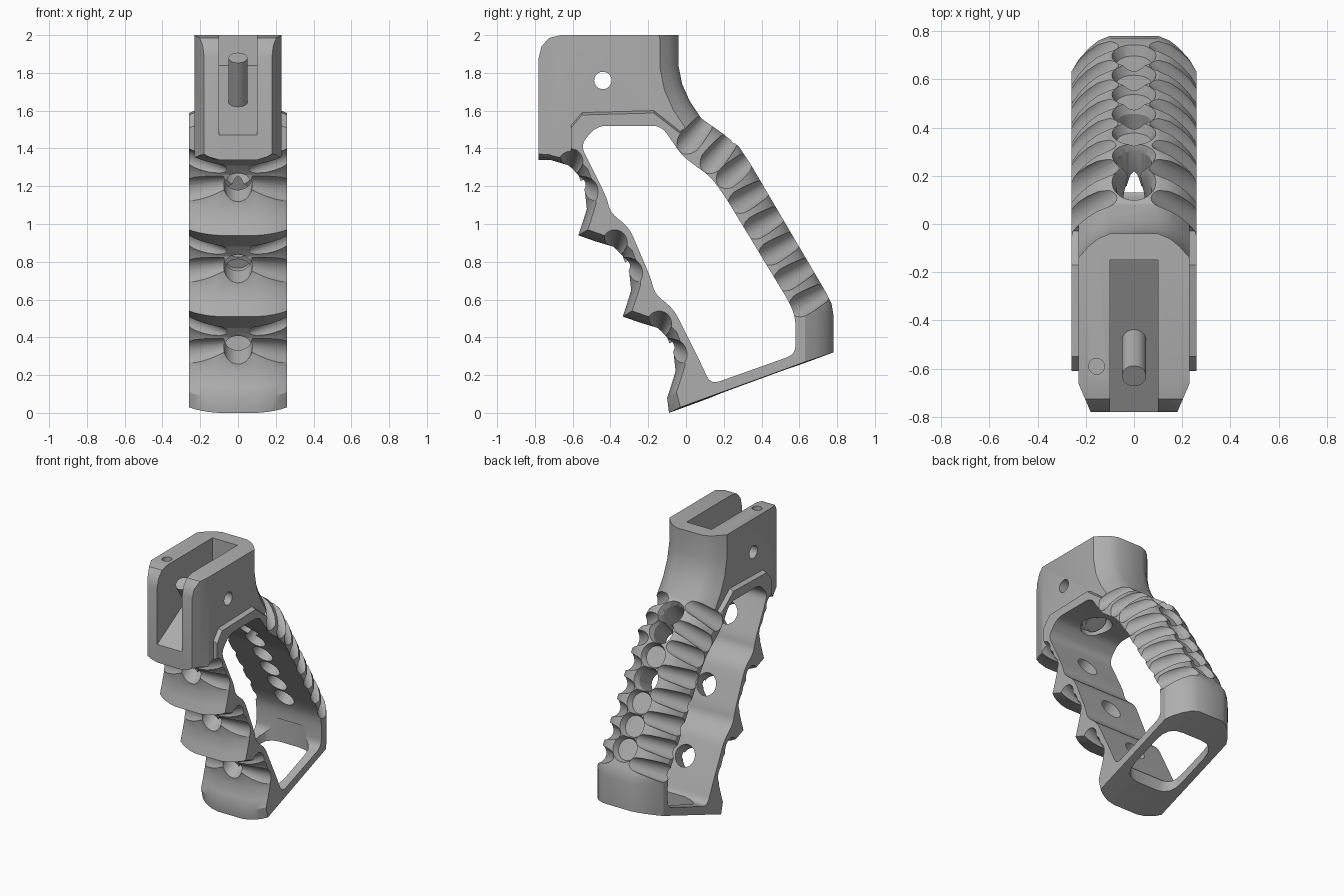
import bpy, bmesh, math
from mathutils import Vector

if "Cube" in bpy.data.objects:
    bpy.data.objects.remove(bpy.data.objects["Cube"])

metal = bpy.data.materials.new("satin_grey")
metal.use_nodes = True
GREY = (0.42, 0.42, 0.42, 1)
metal.diffuse_color = GREY
metal.node_tree.nodes["Principled BSDF"].inputs["Base Color"].default_value = GREY


def make_object(name, bm):
    bmesh.ops.recalc_face_normals(bm, faces=bm.faces)
    mesh = bpy.data.meshes.new(name)
    bm.to_mesh(mesh)
    bm.free()
    mesh.materials.append(metal)
    obj = bpy.data.objects.new(name, mesh)
    bpy.context.collection.objects.link(obj)
    return obj


def loft(name, sections):
    """Skin a row of closed sections and cap both ends."""
    bm = bmesh.new()
    rings = [[bm.verts.new(p) for p in s] for s in sections]
    n = len(rings[0])
    for a, b in zip(rings, rings[1:]):
        for i in range(n):
            j = (i + 1) % n
            bm.faces.new((a[i], a[j], b[j], b[i]))
    bm.faces.new(rings[0])
    bm.faces.new(rings[-1])
    return make_object(name, bm)


def side_prism(name, points, x0, x1):
    return loft(name, [[(x, y, z) for y, z in points] for x in (x0, x1)])


def upright_prism(name, points, z0, z1):
    return loft(name, [[(x, y, z) for x, y in points] for z in (z0, z1)])


def rod(name, start, end, r0, r1=None, sides=32):
    start, end = Vector(start), Vector(end)
    axis = end - start
    bm = bmesh.new()
    bmesh.ops.create_cone(bm, cap_ends=True, segments=sides, radius1=r0,
                          radius2=r0 if r1 is None else r1, depth=axis.length)
    turn = axis.to_track_quat("Z", "Y").to_matrix().to_4x4()
    bm.transform(turn)
    bmesh.ops.translate(bm, verts=bm.verts, vec=(start + end) / 2)
    return make_object(name, bm)


def rounded(points, radius, steps=5):
    """Replace every corner by a short curve."""
    out = []
    for i, p in enumerate(points):
        p = Vector(p)
        before, after = Vector(points[i - 1]) - p, Vector(points[(i + 1) % len(points)]) - p
        a = p + before.normalized() * min(radius, before.length * 0.45)
        b = p + after.normalized() * min(radius, after.length * 0.45)
        for k in range(steps):
            t = k / (steps - 1)
            out.append(tuple(a * (1 - t) ** 2 + p * 2 * t * (1 - t) + b * t * t))
    return out


def cut(target, cutter):
    mod = target.modifiers.new("cut", "BOOLEAN")
    mod.operation = "DIFFERENCE"
    mod.solver = "EXACT"
    mod.object = cutter
    bpy.context.view_layer.objects.active = target
    bpy.ops.object.modifier_apply(modifier=mod.name)
    bpy.data.objects.remove(cutter)


# Outline of the grip: neck and back strap, then finger ledges going up
back = [(-.04, 2), (-.04, 1.84), (-.02, 1.74), (.02, 1.65), (.08, 1.56), (.2, 1.475),
        (.28, 1.41), (.34, 1.32), (.74, .64), (.77, .58), (.78, .52), (.78, .32)]
groove = [(0, 0), (.02, .06), (.045, .14), (.035, .23), (0, .32), (-.05, .37), (-.15, .4)]
PITCH = Vector((.235, -.43))
TIP = Vector((-.57, .94))

centre, side = [], []
for i, p in enumerate(back):
    along = Vector(back[min(i + 1, len(back) - 1)]) - Vector(back[max(i - 1, 0)])
    inward = Vector((along.y, -along.x)).normalized() * .15
    centre.append(Vector(p))
    side.append(Vector(p) + inward)
side[-1].y -= .05
centre.append(Vector((-.09, 0)))
side.append(Vector((-.03, .03)))
for k in (2, 1, 0):
    for p in groove:
        q = TIP + PITCH * k + Vector(p)
        centre.append(q)
        side.append(q + Vector((.05, .03)))
top_front = [(-.78, 1.34), (-.78, 1.88), (-.765, 1.94), (-.725, 1.985), (-.66, 2)]
centre += [Vector(p) for p in top_front]
side += [Vector(p) for p in top_front]
side[-len(top_front)].y += .1

half = [(.1, 0), (.15, .14), (.19, .36), (.23, .66), (.26, 1)]
levels = [(-x, f) for x, f in reversed(half)] + half
grip = loft("grip_frame", [[(x, *a.lerp(b, f)) for a, b in zip(centre, side)]
                           for x, f in levels])

# Open window through the grip, wavy along the finger side
wave = [(-.42, 1.14), (-.4, 1.06), (-.3, .98)]
window = [(-.47, 1.52), (-.13, 1.52), (-.02, 1.36), (.13, 1.25), (.21, 1.14), (.55, .58),
          (.58, .5), (.58, .31), (.13, .15), (.08, .26)]
for k in (1, 0):
    window += [tuple(Vector(p) + PITCH * k) for p in reversed(wave)]
window += [(-.56, 1.42)]
cut(grip, side_prism("window_cutter", rounded(window, .05), -.5, .5))

# Open floor
floor = [(-.2, .13), (.2, .13), (.2, .59), (-.2, .59)]
cut(grip, upright_prism("floor_cutter", rounded(floor, .12), -.2, .42))

# Narrower upper block with a bevelled step around the window rim
step = [(-1, 1.3), (-.61, 1.33), (-.61, 1.52), (-.55, 1.59), (-.17, 1.6), (-.03, 1.49),
        (.12, 1.62), (.12, 2.2), (-1, 2.2)]
lower = [(y + .02 if i == 1 else y, z - .025 if 0 < i < 6 else z)
         for i, (y, z) in enumerate(step)]
for s in (-1, 1):
    cut(grip, loft("step_cutter", [[(s * .23, y, z) for y, z in step],
                                   [(s * .29, y, z) for y, z in lower]]))
    nose = [(s * .175, -.79), (s * .235, -.65), (s * .4, -.65), (s * .4, -.79)]
    cut(grip, upright_prism("nose_cutter", nose, 1.2, 2.1))

# Mounting slot with a sloping floor, cross pin hole and spring hole
slot = [(-.9, 1.4), (-.15, 1.84), (-.15, 2.1), (-.9, 2.1)]
cut(grip, side_prism("slot_cutter", slot, -.1, .1))
cut(grip, rod("pin_cutter", (-.5, -.44, 1.76), (.5, -.44, 1.76), .046))
cut(grip, rod("spring_cutter", (-.155, -.59, 1.7), (-.155, -.59, 2.1), .033, sides=24))
cut(grip, rod("screw_cutter", (0, -.33, 1.42), (0, -.43, 1.6), .1))

# Finger holes and the flared scoops beside them
for k in range(3):
    y, z = Vector((-.5, 1.22)) + PITCH * k
    cut(grip, rod("finger_hole_cutter", (0, y - .2, z - .13), (0, y + .17, z + .13), .075))
    for s in (-1, 1):
        cut(grip, rod("scoop_cutter", (s * .07, y - .08, z - .01),
                      (s * .34, y - .035, z - .06), .045, .095))
        cut(grip, rod("fin_cutter", (s * .07, y - .12, z + .05),
                      (s * .34, y - .11, z + .13), .035, .08))

# Back strap holes with countersunk rims, and leaf grooves on both bevels
stations = [((.17, 1.495), 50), ((.285, 1.405), 40)]
for k in range(5):
    stations.append(((.375 + .08 * k, 1.26 - .137 * k), 30))
for i, ((y, z), angle) in enumerate(stations):
    out = Vector((0, math.cos(math.radians(angle)), math.sin(math.radians(angle))))
    p = Vector((0, y, z))
    cut(grip, rod("strap_hole_cutter", p - out * .32, p + out * .2, .073))
    cut(grip, rod("rim_cutter", p - out * .04, p + out * .04, .073, .108))
    down = Vector((0, out.z, -out.y))
    for s in (-1, 1):
        across = Vector((s, 0, 0))
        for shift in ((.08,) if i else (-.08, .08)):
            q = p + down * shift
            cut(grip, rod("leaf_cutter", q + across * .09 + out * .04,
                          q + across * .36 - out * .215, .045, .075, 24))

# Clamping screw
screw = rod("clamp_screw", (0, -.42, 1.55), (0, -.63, 1.88), .05)
head = rod("screw_head", (0, -.405, 1.565), (0, -.43, 1.605), .085)
cut(head, side_prism("driver_slot_cutter", [(-.5, 1.48), (-.3, 1.58), (-.31, 1.61), (-.51, 1.51)],
                     -.012, .012))

for obj in (grip, screw, head):
    bpy.ops.object.select_all(action="DESELECT")
    obj.select_set(True)
    bpy.context.view_layer.objects.active = obj
    bpy.ops.object.shade_smooth_by_angle(angle=math.radians(28))
